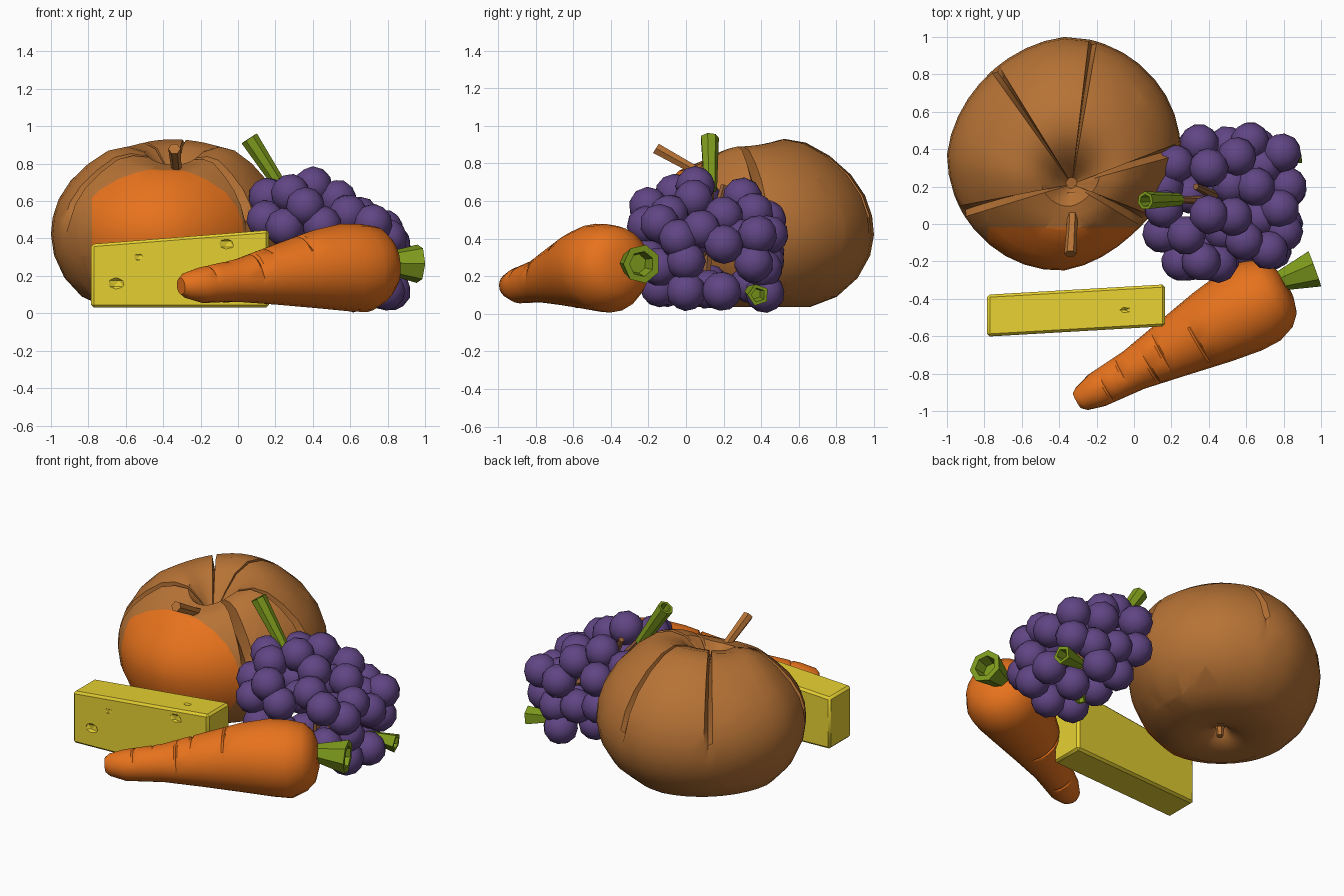
import bpy
import bmesh
import math
from mathutils import Vector, Matrix

if "Cube" in bpy.data.objects:
    bpy.data.objects.remove(bpy.data.objects["Cube"], do_unlink=True)


def material(name, r, g, b):
    m = bpy.data.materials.new(name)
    m.use_nodes = True
    m.diffuse_color = (r, g, b, 1)
    m.node_tree.nodes["Principled BSDF"].inputs["Base Color"].default_value = (r, g, b, 1)
    return m


brown = material("pumpkin brown", 0.47, 0.17, 0.036)
orange = material("bright orange", 0.80, 0.17, 0.012)
yellow = material("cheese yellow", 0.88, 0.70, 0.035)
green = material("stem green", 0.21, 0.33, 0.012)
purple = material("grape purple", 0.118, 0.06, 0.23)
bark = material("twig brown", 0.28, 0.11, 0.04)
parts = []


def finish(name, bm, *mats):
    bmesh.ops.recalc_face_normals(bm, faces=bm.faces)
    me = bpy.data.meshes.new(name)
    bm.to_mesh(me)
    bm.free()
    for m in mats:
        me.materials.append(m)
    ob = bpy.data.objects.new(name, me)
    bpy.context.collection.objects.link(ob)
    parts.append(ob)
    return ob


def skin(bm, rings):
    """Bridge successive vertex rings and cap both ends."""
    n = len(rings[0])
    for a, b in zip(rings, rings[1:]):
        for i in range(n):
            j = (i + 1) % n
            bm.faces.new((a[i], a[j], b[j], b[i]))
    bm.faces.new(rings[0])
    bm.faces.new(rings[-1])


def tube(name, stations, sides, mat, notches=None):
    """Loft round sections (x, y, z, radius); notches map a station to an arc."""
    bm = bmesh.new()
    pts = [(Vector(s[:3]), s[3]) for s in stations]
    d = (pts[1][0] - pts[0][0]).normalized() if len(pts) < 5 else (pts[-1][0] - pts[0][0]).normalized()
    u = d.cross(Vector((0, 0, 1))).normalized()
    v = u.cross(d)
    rings = []
    for k, (c, r) in enumerate(pts):
        ring = []
        for i in range(sides):
            a = math.tau * i / sides
            arc = (notches or {}).get(k)
            rr = r * 0.92 if arc and arc[0] <= math.degrees(a) <= arc[1] else r
            ring.append(bm.verts.new(c + rr * (u * math.cos(a) + v * math.sin(a))))
        rings.append(ring)
    skin(bm, rings)
    return finish(name, bm, mat)


def hollow_stem(name, start, end, r0, r1, sides=7):
    s, e = Vector(start), Vector(end)
    back = e.lerp(s, 0.35)
    return tube(name, [(*s, r0), (*e, r1), (*e, r1 * 0.65), (*back, r1 * 0.5)], sides, green)


# Pumpkin: ribbed squashed body with deep creases (angle: half width) meeting at a dimple
creases = {3: 3, 76: 2, 129: 2.5, 209: 3, 321: 4}
angles = sorted([c + o * w for c, w in creases.items() for o in (-1, 0, 1)] +
                [a for a in range(0, 360, 10) if all(abs(a - c) > 5 for c in creases)])
profile = [(0.03, 0.13), (0.07, 0.08), (0.15, 0.045), (0.32, 0.035), (0.45, 0.09),
           (0.55, 0.19), (0.61, 0.31), (0.628, 0.42), (0.62, 0.52), (0.59, 0.63),
           (0.53, 0.74), (0.44, 0.84), (0.34, 0.91), (0.25, 0.93), (0.16, 0.89),
           (0.09, 0.80), (0.03, 0.71)]
bm = bmesh.new()
rings = []
for r, z in profile:
    upper = max(0, min(1, (z - 0.42) / 0.4))
    inward = 1 - r / 0.628
    dx, dy = (0.04, -0.16) if z > 0.42 else (-0.05, -0.07)
    ring = []
    for a in angles:
        t = math.radians(a)
        front = max(0, -math.sin(t)) ** 1.5
        side = math.cos(t) ** 2
        zz = z - (0.15 * front + 0.04 * side) * upper * min(1, r / 0.25)
        rr = r * (1 + 0.06 * min(0, math.sin(2 * t)))
        rr *= 1 - 0.05 * max(0, math.cos(t + math.pi / 4)) ** 4
        if a in creases:
            rr -= 0.06 * upper * min(1, r / 0.3)
            zz -= 0.08 * upper * min(1, r / 0.2)
        ring.append(bm.verts.new((-0.372 + dx * inward + rr * math.cos(t),
                                  0.372 + dy * inward + rr * math.sin(t), zz)))
    rings.append(ring)
skin(bm, rings)
# Orange front patch with clean cut borders
for co, no in (((-0.78, 0, 0), (1, 0, 0)), ((0.04, 0, 0), (1, 0, 0)), ((0, -0.02, 0), (0, 1, 0))):
    bmesh.ops.bisect_plane(bm, geom=bm.verts[:] + bm.edges[:] + bm.faces[:],
                           plane_co=co, plane_no=no)
for f in bm.faces:
    c = f.calc_center_median()
    if c.y < -0.02 and -0.78 < c.x < 0.04:
        f.material_index = 1
finish("pumpkin", bm, brown, orange)
tube("pumpkin_stem", [(-0.33, 0.15, 0.70, 0.045), (-0.33, 0.02, 0.78, 0.028),
                      (-0.34, -0.16, 0.88, 0.033)], 6, brown)
tube("pumpkin_base_nub", [(-0.42, 0.30, 0.16, 0.03), (-0.41, 0.31, 0.05, 0.02)], 6, brown)

# Cheese: tapered block with shallow pits
bm = bmesh.new()
bmesh.ops.create_cube(bm, size=2)
for v in bm.verts:
    right = v.co.x > 0
    x = 0.165 if right else -0.785
    y = (-0.435 if right else -0.49) + v.co.y * 0.112
    top = 0.445 if right else 0.37
    v.co = (x, y, top if v.co.z > 0 else 0.03)
bmesh.ops.bevel(bm, geom=bm.edges[:], offset=0.014, segments=1, affect='EDGES')
cheese = finish("cheese", bm, yellow)
bm = bmesh.new()
for x, y, z, s in ((-0.65, -0.60, 0.16, 0.05), (-0.53, -0.60, 0.30, 0.04),
                   (-0.06, -0.57, 0.37, 0.05), (-0.05, -0.46, 0.45, 0.05)):
    bmesh.ops.create_icosphere(bm, subdivisions=1, radius=s,
                               matrix=Matrix.Translation((x, y, z)) @ Matrix.Diagonal((1, 0.5, 0.7, 1)))
pits = finish("cheese_pit_cutter", bm, yellow)
pits.hide_render = True
pits.hide_viewport = True
cut = cheese.modifiers.new("pits", 'BOOLEAN')
cut.operation = 'DIFFERENCE'
cut.object = pits
parts.remove(pits)

# Carrot: tapered root with short scored notches
keys = [(-0.305, -0.945, 0.145, 0.045), (-0.28, -0.935, 0.148, 0.068), (-0.2, -0.89, 0.15, 0.095),
        (0, -0.78, 0.175, 0.115), (0.2, -0.67, 0.205, 0.16), (0.42, -0.55, 0.235, 0.21),
        (0.57, -0.47, 0.245, 0.235), (0.67, -0.415, 0.242, 0.237), (0.75, -0.37, 0.26, 0.205),
        (0.795, -0.345, 0.265, 0.155), (0.815, -0.33, 0.27, 0.08)]


def along(x):
    for a, b in zip(keys, keys[1:]):
        if a[0] <= x <= b[0]:
            f = (x - a[0]) / (b[0] - a[0])
            return tuple(p + (q - p) * f for p, q in zip(a, b))


scores = {-0.15: (30, 110), -0.05: (80, 160), 0.08: (10, 90), 0.16: (60, 130),
          0.34: (40, 100), -0.1: (200, 270), 0.25: (190, 260)}
stations = sorted(keys + [along(x + o) for x in scores for o in (-0.01, 0, 0.01)])
notches = {min(range(len(stations)), key=lambda k: abs(stations[k][0] - x)): arc
           for x, arc in scores.items()}
tube("carrot", stations, 20, orange, notches)
hollow_stem("carrot_stem", (0.76, -0.31, 0.27), (0.965, -0.235, 0.265), 0.05, 0.105)

# Grapes: loose bunch, positions in hundredths
bunch = [(40, 5, 68), (28, -6, 64), (16, 8, 62), (15, -5, 50), (25, -20, 46), (45, -21, 47),
         (53, 4, 61), (36, -20, 57), (16, 20, 55), (22, 32, 57), (40, 30, 62), (35, 43, 50),
         (55, 36, 54), (62, 44, 42), (65, 20, 52), (72, -14, 48), (78, 8, 45), (80, -4, 40),
         (82, 20, 37), (79, 38, 42), (59, -9, 53), (78, 36, 27), (80, 0, 28), (62, 42, 11),
         (82, 19, 12), (79, 0, 12), (74, -14, 25), (46, -21, 30), (30, -20, 30), (55, -14, 14),
         (40, -10, 14), (50, 42, 28), (34, 42, 32), (66, 41, 24), (42, 34, 16), (58, 12, 13),
         (40, 12, 16), (52, 21, 48), (69, 31, 40), (67, 3, 40), (48, -4, 46), (30, 16, 46)]
for i, spot in enumerate(bunch):
    bm = bmesh.new()
    place = Matrix.Translation(Vector(spot) / 100) @ Matrix.Rotation(i * 1.3, 4, (1, 2, 0.5))
    bmesh.ops.create_icosphere(bm, subdivisions=2, radius=0.106, matrix=place)
    finish(f"grape_{i + 1}", bm, purple)

# Grape stalk, inner twigs and leaf tips
hollow_stem("grape_stalk", (0.24, 0.13, 0.66), (0.06, 0.125, 0.935), 0.035, 0.05)
hub = (0.5, 0.12, 0.38)
for i, tip in enumerate(((0.24, 0.13, 0.68), (0.33, 0.2, 0.68), (0.2, 0.1, 0.5), (0.75, 0.0, 0.2),
                         (0.72, 0.3, 0.3), (0.5, 0.1, 0.08))):
    tube(f"grape_twig_{i + 1}", [(*hub, 0.03), (*tip, 0.018)], 6, bark)
hollow_stem("leaf_tip_side", (0.7, 0.34, 0.12), (0.885, 0.385, 0.1), 0.03, 0.06, 5)
hollow_stem("leaf_tip_base", (0.5, 0.1, 0.14), (0.52, 0.12, 0.04), 0.025, 0.04, 5)

# Smooth shading with sharp creases kept
bpy.ops.object.select_all(action='DESELECT')
for ob in parts:
    ob.select_set(True)
bpy.context.view_layer.objects.active = parts[0]
bpy.ops.object.shade_smooth_by_angle(angle=math.radians(35))
